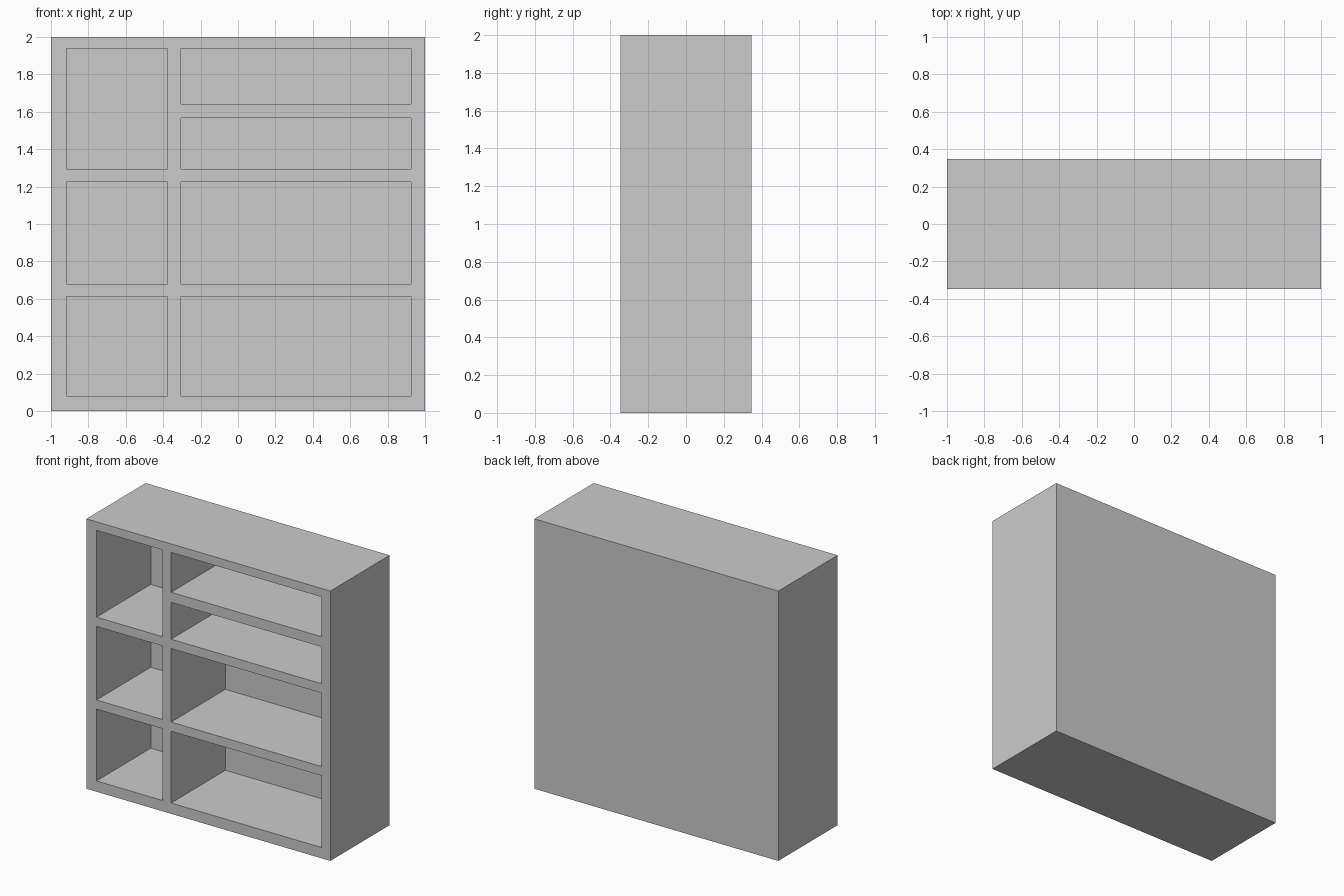
import bpy, bmesh
from mathutils import Matrix, Vector

if "Cube" in bpy.data.objects:
    bpy.data.objects.remove(bpy.data.objects["Cube"])

W, D, H = 2.0, 0.694, 2.0
BACK_Y = 0.288            # inner face of the back panel
FRONT_Y = -D / 2


def add_box(bm, lo, hi):
    lo, hi = Vector(lo), Vector(hi)
    m = Matrix.Translation((lo + hi) / 2) @ Matrix.Diagonal((*(hi - lo), 1))
    bmesh.ops.create_cube(bm, size=1, matrix=m)


def make_object(name, boxes):
    bm = bmesh.new()
    for lo, hi in boxes:
        add_box(bm, lo, hi)
    mesh = bpy.data.meshes.new(name)
    bm.to_mesh(mesh)
    bm.free()
    obj = bpy.data.objects.new(name, mesh)
    bpy.context.collection.objects.link(obj)
    return obj


# Compartment columns: x range and the z range of each opening
lower = [(0.08, 0.612), (0.68, 1.225)]
columns = [
    ((-0.917, -0.378), lower + [(1.294, 1.937)]),
    ((-0.305, 0.926), lower + [(1.294, 1.567), (1.642, 1.937)]),
]

# Solid cabinet body
cabinet = make_object("shelf_cabinet", [((-W / 2, FRONT_Y, 0), (W / 2, D / 2, H))])

# Cutter boxes, one for each open compartment
cutter = make_object("compartment_cutter", [
    ((x0, FRONT_Y - 0.1, z0), (x1, BACK_Y, z1))
    for (x0, x1), rows in columns for z0, z1 in rows])
cutter.hide_render = True

# Carve the compartments, then drop the cutter
mod = cabinet.modifiers.new("compartments", 'BOOLEAN')
mod.operation = 'DIFFERENCE'
mod.solver = 'EXACT'
mod.object = cutter
bpy.context.view_layer.objects.active = cabinet
cabinet.select_set(True)
bpy.ops.object.modifier_apply(modifier=mod.name)
bpy.data.objects.remove(cutter, do_unlink=True)
